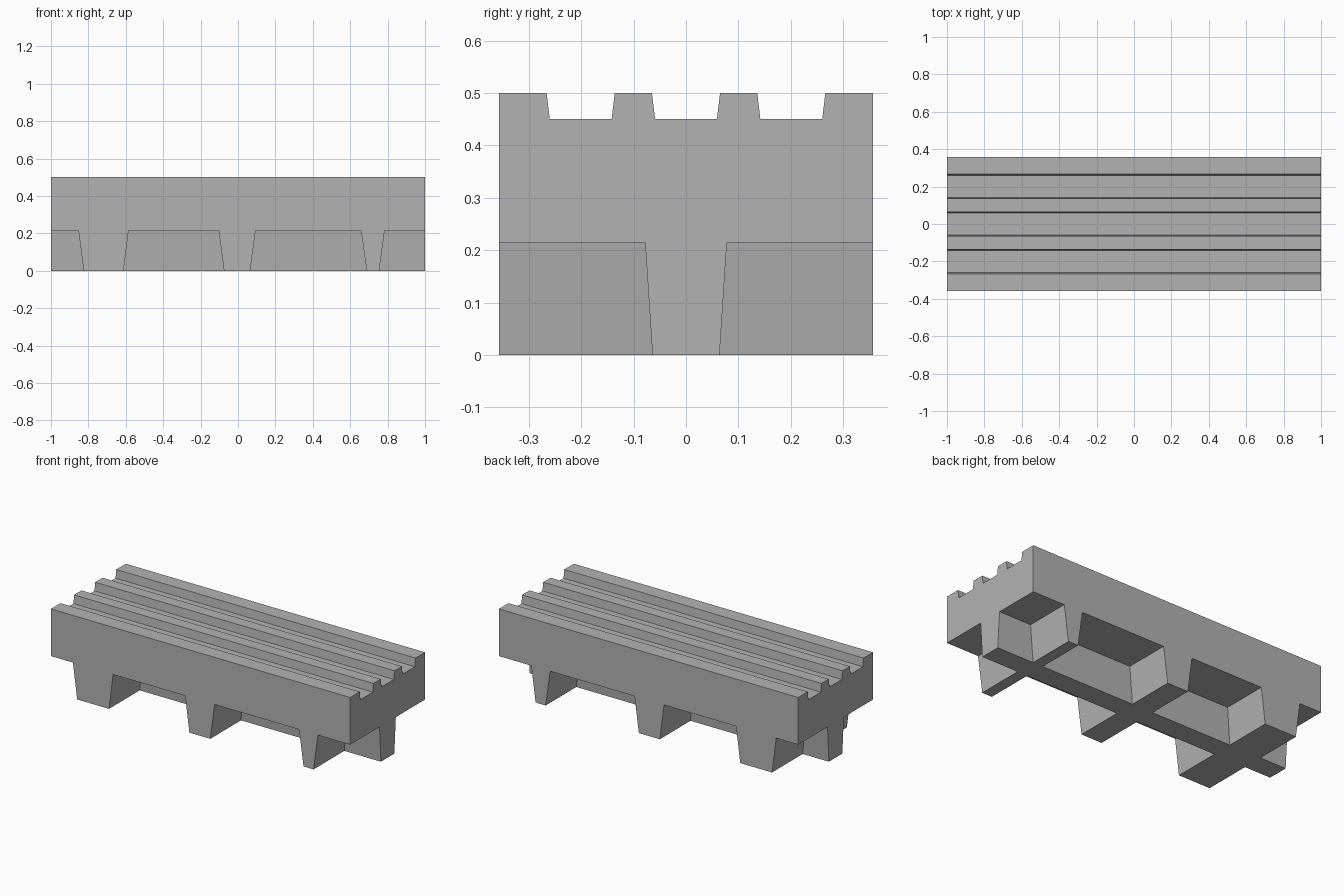
import bpy
import bmesh

cube = bpy.data.objects.get("Cube")
if cube:
    bpy.data.objects.remove(cube, do_unlink=True)

HALF_DEPTH, HEIGHT = 0.357, 0.5
GROOVE_FLOOR, POCKET_ROOF = 0.45, 0.215
UNDER = -0.05  # cutters reach below the base

grey = bpy.data.materials.new("plain grey")
grey.use_nodes = True
colour = (0.45, 0.45, 0.45, 1)
grey.diffuse_color = colour
grey.node_tree.nodes["Principled BSDF"].inputs["Base Color"].default_value = colour


def loft(name, lower, upper):
    """Solid between two matching loops of points."""
    bm = bmesh.new()
    a = [bm.verts.new(p) for p in lower]
    b = [bm.verts.new(p) for p in upper]
    bm.faces.new(a)
    bm.faces.new(b)
    for i in range(len(a)):
        j = (i + 1) % len(a)
        bm.faces.new((a[i], a[j], b[j], b[i]))
    bmesh.ops.recalc_face_normals(bm, faces=bm.faces)
    mesh = bpy.data.meshes.new(name)
    bm.to_mesh(mesh)
    bm.free()
    mesh.materials.append(grey)
    ob = bpy.data.objects.new(name, mesh)
    bpy.context.collection.objects.link(ob)
    return ob


# Pallet block: profile with three tapered grooves on top
profile = [(-HALF_DEPTH, 0), (HALF_DEPTH, 0), (HALF_DEPTH, HEIGHT)]
for centre in (0.201, 0, -0.201):
    for offset, z in ((0.065, HEIGHT), (0.059, GROOVE_FLOOR),
                      (-0.059, GROOVE_FLOOR), (-0.065, HEIGHT)):
        profile.append((centre + offset, z))
profile.append((-HALF_DEPTH, HEIGHT))
block = loft("grooved_block",
             [(-1, y, z) for y, z in profile],
             [(1, y, z) for y, z in profile])


# Tapered pockets underneath leave a long spine and three cross ribs
def rect(x0, x1, y0, y1, z):
    return [(x0, y0, z), (x1, y0, z), (x1, y1, z), (x0, y1, z)]


def taper(z, at_base, at_roof):
    return at_base + (at_roof - at_base) * z / POCKET_ROOF


# rib edges as (x at the base, x at the pocket roof)
edges = [(-1.1, -1.1), (-0.825, -0.853), (-0.612, -0.585), (-0.075, -0.103),
         (0.065, 0.094), (0.688, 0.658), (0.755, 0.784), (1.1, 1.1)]
cutters = []
for left, right in zip(edges[::2], edges[1::2]):
    for side in (-1, 1):
        loops = [rect(taper(z, *left), taper(z, *right),
                      side * taper(z, 0.064, 0.078), side * 0.5, z)
                 for z in (UNDER, POCKET_ROOF)]
        cutter = loft("pocket_cutter", *loops)
        cutter.hide_render = True
        cutters.append(cutter)
        cut = block.modifiers.new("pocket", 'BOOLEAN')
        cut.operation = 'DIFFERENCE'
        cut.solver = 'EXACT'
        cut.object = cutter

# Bake the cuts and drop the cutters
bpy.context.view_layer.update()
graph = bpy.context.evaluated_depsgraph_get()
baked = bpy.data.meshes.new_from_object(block.evaluated_get(graph))
block.modifiers.clear()
block.data = baked
for cutter in cutters:
    bpy.data.objects.remove(cutter, do_unlink=True)
